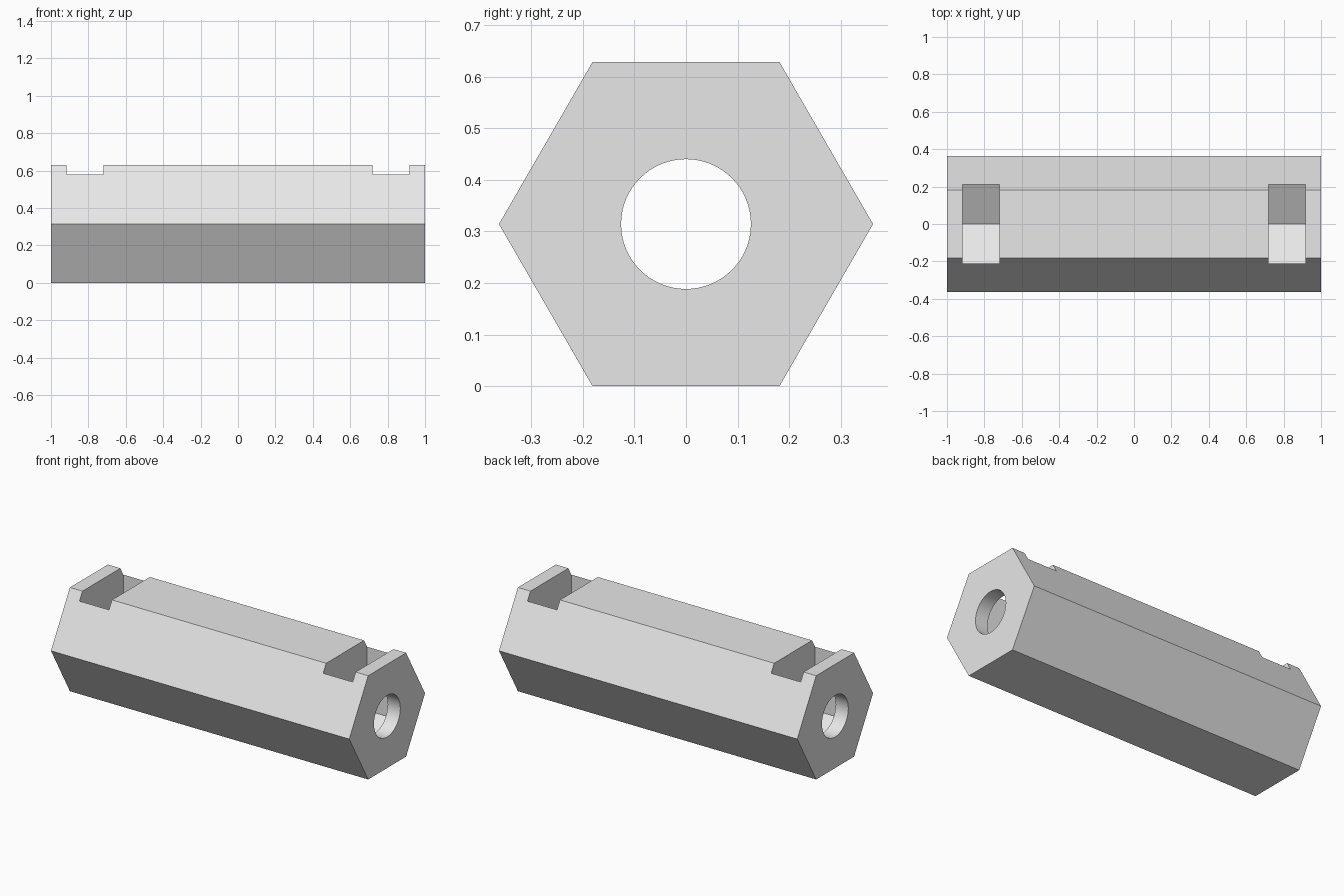
import bpy
import bmesh
from math import cos, sin, pi, radians, sqrt

cube = bpy.data.objects.get("Cube")
if cube:
    bpy.data.objects.remove(cube, do_unlink=True)

CIRCUM = 0.363                      # hexagon corner radius
AXIS_Z = CIRCUM * sqrt(3) / 2       # height of the bore axis
BORE_R = 0.126
NUT_HALF = 0.21                     # half the nut width across flats
NUT_R = NUT_HALF * 2 / sqrt(3)
SLOT_IN, SLOT_OUT = 0.718, 0.916

grey = bpy.data.materials.new("light grey")
grey.use_nodes = True
COLOUR = (0.8, 0.8, 0.8, 1)
grey.diffuse_color = COLOUR
grey.node_tree.nodes["Principled BSDF"].inputs["Base Color"].default_value = COLOUR


def ring(radius, sides):
    """Regular polygon around the axis, as (y, z) points."""
    return [(radius * cos(2 * pi * i / sides), AXIS_Z + radius * sin(2 * pi * i / sides))
            for i in range(sides)]


def prism(name, profile, x0, x1):
    """Extrude a (y, z) profile along x."""
    bm = bmesh.new()
    face = bm.faces.new([bm.verts.new((x0, y, z)) for y, z in profile])
    out = bmesh.ops.extrude_face_region(bm, geom=[face])
    moved = [v for v in out["geom"] if isinstance(v, bmesh.types.BMVert)]
    bmesh.ops.translate(bm, verts=moved, vec=(x1 - x0, 0, 0))
    bmesh.ops.recalc_face_normals(bm, faces=bm.faces[:])
    mesh = bpy.data.meshes.new(name)
    bm.to_mesh(mesh)
    bm.free()
    mesh.materials.append(grey)
    obj = bpy.data.objects.new(name, mesh)
    bpy.context.collection.objects.link(obj)
    return obj


def cut(body, cutter):
    cutter.hide_render = True
    mod = body.modifiers.new(cutter.name, 'BOOLEAN')
    mod.operation = 'DIFFERENCE'
    mod.solver = 'EXACT'
    mod.object = cutter
    bpy.context.view_layer.objects.active = body
    bpy.ops.object.modifier_apply(modifier=mod.name)
    bpy.data.objects.remove(cutter, do_unlink=True)


# Hexagonal spacer body
body = prism("hex_spacer", ring(CIRCUM, 6), -1, 1)

# Through bore
cut(body, prism("bore_cutter", ring(BORE_R, 64), -1.2, 1.2))

# Captive nut slots: pointed floor, upright sides, open at the top
shoulder = AXIS_Z - NUT_R / 2
slot = [(0, AXIS_Z - NUT_R), (NUT_HALF, shoulder), (NUT_HALF, 1),
        (-NUT_HALF, 1), (-NUT_HALF, shoulder)]
for side in (-1, 1):
    cut(body, prism("nut_slot_cutter", slot, side * SLOT_IN, side * SLOT_OUT))

# Smooth bore, crisp edges elsewhere
bpy.ops.object.select_all(action='DESELECT')
body.select_set(True)
bpy.context.view_layer.objects.active = body
bpy.ops.object.shade_smooth_by_angle(angle=radians(25))
